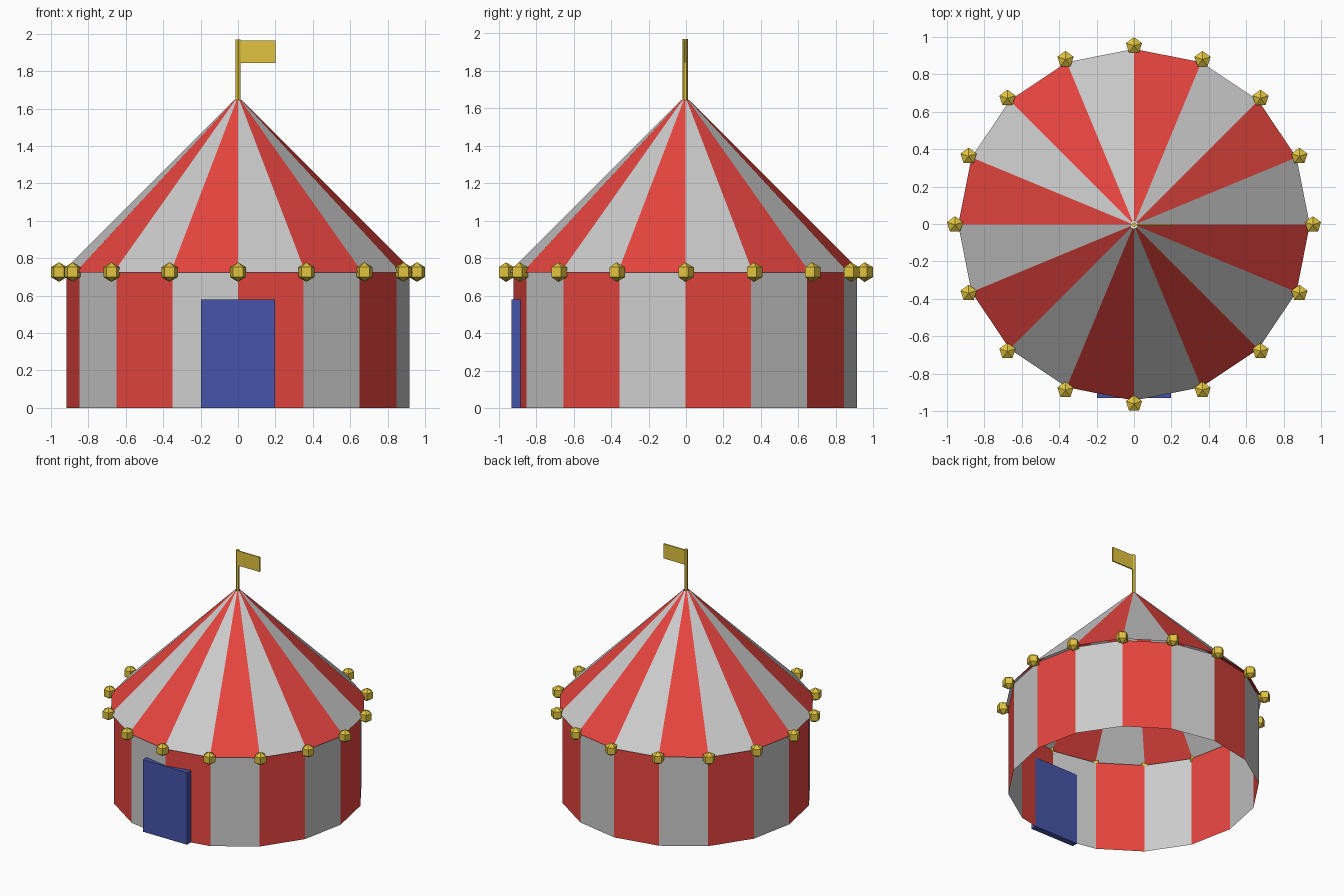
import bpy, bmesh
from math import cos, sin, pi

if "Cube" in bpy.data.objects:
    bpy.data.objects.remove(bpy.data.objects["Cube"])

SIDES = 16
CY = -0.004  # tent axis, so the whole model is centred in y


def material(name, rgb):
    m = bpy.data.materials.new(name)
    m.diffuse_color = (*rgb, 1)
    m.use_nodes = True
    m.node_tree.nodes["Principled BSDF"].inputs["Base Color"].default_value = m.diffuse_color
    return m


RED = material("red", (0.8, 0.06, 0.05))
PALE = material("pale", (0.8, 0.8, 0.8))
GOLD = material("gold", (0.75, 0.55, 0.05))
BLUE = material("blue", (0.06, 0.09, 0.4))


def finish(name, bm, mats):
    me = bpy.data.meshes.new(name)
    bm.to_mesh(me)
    bm.free()
    for m in mats:
        me.materials.append(m)
    ob = bpy.data.objects.new(name, me)
    bpy.context.collection.objects.link(ob)
    return ob


def striped_band(name, r0, z0, r1, z1, mats):
    """Open ring of flat panels with alternating materials."""
    bm = bmesh.new()
    rings = [[bm.verts.new((r * cos(2 * pi * i / SIDES), CY + r * sin(2 * pi * i / SIDES), z))
              for i in range(SIDES)] for r, z in ((r0, z0), (r1, z1))]
    for i in range(SIDES):
        j = (i + 1) % SIDES
        f = bm.faces.new((rings[0][i], rings[0][j], rings[1][j], rings[1][i]))
        f.material_index = i % 2
    return finish(name, bm, mats)


def box(name, lo, hi, mat):
    bm = bmesh.new()
    bmesh.ops.create_cube(bm, size=1)
    for v in bm.verts:
        v.co = [(a + b) / 2 + c * (b - a) for a, b, c in zip(lo, hi, v.co)]
    return finish(name, bm, [mat])


def bead(name, x, y, z, r):
    """Five-sided, three-ring ball with a corner towards +y."""
    bm = bmesh.new()
    top, bottom = bm.verts.new((x, y, z + r)), bm.verts.new((x, y, z - r))
    low, high = [[bm.verts.new((x + r * cos(pi / 6) * cos(pi / 2 + 2 * pi * k / 5),
                                y + r * cos(pi / 6) * sin(pi / 2 + 2 * pi * k / 5),
                                z + s * r / 2)) for k in range(5)] for s in (-1, 1)]
    for k in range(5):
        n = (k + 1) % 5
        bm.faces.new((low[k], low[n], high[n], high[k]))
        bm.faces.new((high[k], high[n], top))
        bm.faces.new((low[n], low[k], bottom))
    return finish(name, bm, [GOLD])


# Canvas: wall and roof stripes are offset by one panel
striped_band("tent_wall", 0.917, 0, 0.917, 0.725, [RED, PALE])
striped_band("tent_roof", 0.94, 0.725, 0.02, 1.645, [PALE, RED])

# Gold beads along the eave
for i in range(SIDES):
    a = 2 * pi * i / SIDES
    bead(f"eave_bead_{i + 1}", 0.957 * cos(a), CY + 0.957 * sin(a), 0.726, 0.0525)

# Entrance door
box("door", (-0.197, -0.93, 0), (0.197, -0.882, 0.58), BLUE)

# Flag pole and flag
bm = bmesh.new()
bmesh.ops.create_cone(bm, cap_ends=True, segments=6, radius1=0.014, radius2=0.014, depth=0.33)
bmesh.ops.translate(bm, vec=(0, CY, 1.805), verts=bm.verts)
finish("flag_pole", bm, [GOLD])
box("flag", (0.005, CY - 0.005, 1.845), (0.2, CY + 0.005, 1.963), GOLD)
